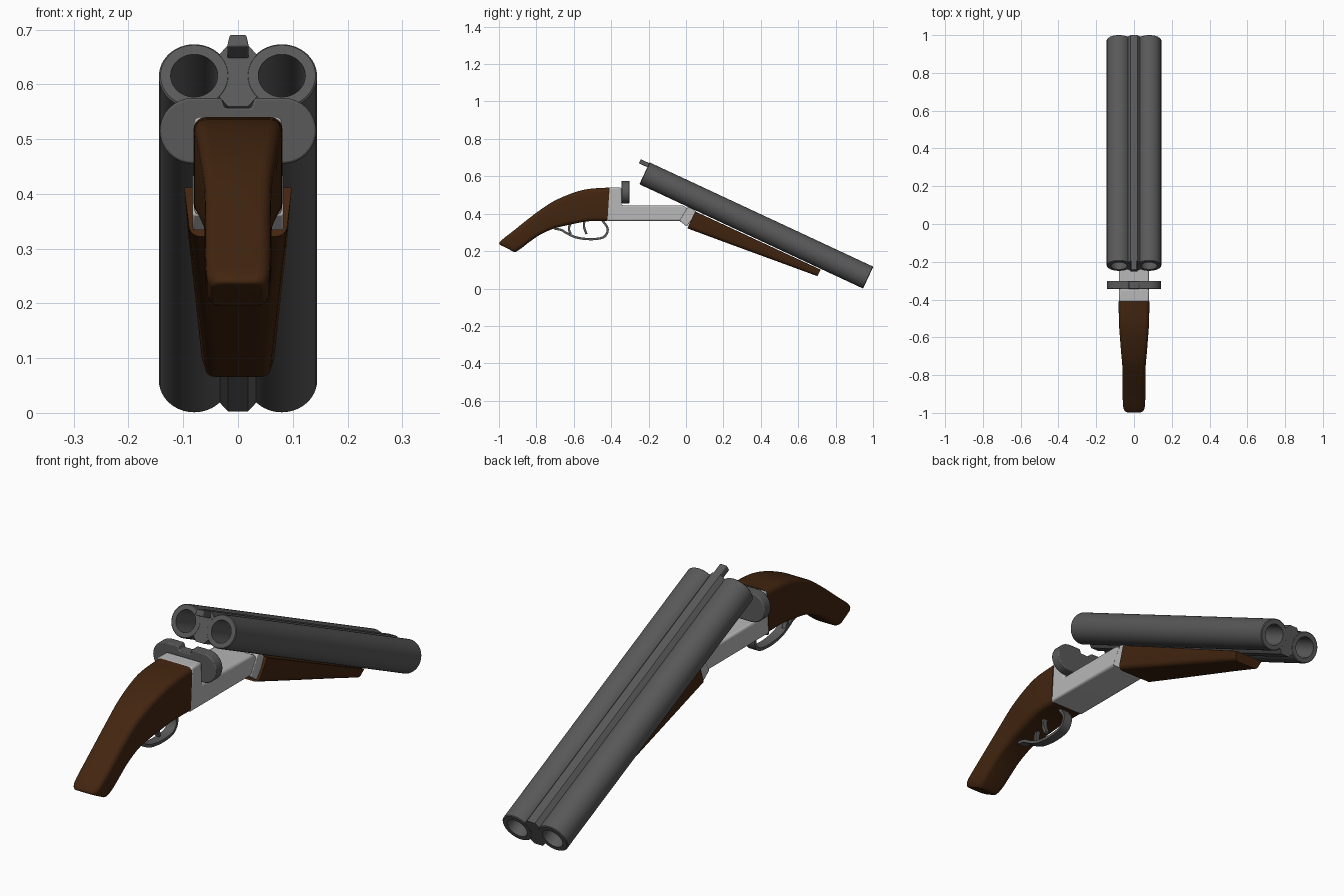
import bpy, bmesh, math
from mathutils import Matrix, Vector

if "Cube" in bpy.data.objects:
    bpy.data.objects.remove(bpy.data.objects["Cube"])


def material(name, rgb):
    m = bpy.data.materials.new(name)
    m.diffuse_color = (*rgb, 1)
    m.use_nodes = True
    m.node_tree.nodes["Principled BSDF"].inputs["Base Color"].default_value = m.diffuse_color
    return m


STEEL = material("dark steel", (0.1, 0.1, 0.1))
SILVER = material("pale steel", (0.48, 0.48, 0.48))
WOOD = material("dark walnut", (0.055, 0.0185, 0.005))

# Frame of the opened barrels: local y runs along the bore, local z is up
BARREL = Matrix.Translation((0, -0.222, 0.616)) @ Matrix.Rotation(math.radians(-25), 4, 'X')
LENGTH = 1.3197


def finish(name, bm, mat, matrix=None, bevel=0, angle=35):
    bmesh.ops.recalc_face_normals(bm, faces=bm.faces)
    if matrix:
        bm.transform(matrix)
    me = bpy.data.meshes.new(name)
    bm.to_mesh(me)
    bm.free()
    ob = bpy.data.objects.new(name, me)
    bpy.context.collection.objects.link(ob)
    me.materials.append(mat)
    if bevel:
        b = ob.modifiers.new("bevel", 'BEVEL')
        b.width, b.segments, b.limit_method = bevel, 2, 'ANGLE'
        b.angle_limit = math.radians(35)
    bpy.ops.object.select_all(action='DESELECT')
    ob.select_set(True)
    bpy.context.view_layer.objects.active = ob
    bpy.ops.object.shade_smooth_by_angle(angle=math.radians(angle))
    return ob


def skin(bm, rings, caps=True, loop=False):
    vs = [[bm.verts.new(p) for p in r] for r in rings]
    n = len(vs[0])
    pairs = list(zip(vs, vs[1:])) + ([(vs[-1], vs[0])] if loop else [])
    for a, b in pairs:
        for i in range(n):
            j = (i + 1) % n
            bm.faces.new((a[i], a[j], b[j], b[i]))
    if caps:
        bm.faces.new(vs[0])
        bm.faces.new(vs[-1])


def prism(name, pts, lo, hi, mat, axis='x', **kw):
    """Extrude an outline along x (points are y,z) or along y (points are x,z)."""
    bm = bmesh.new()
    put = (lambda p, d: (d, p[0], p[1])) if axis == 'x' else (lambda p, d: (p[0], d, p[1]))
    skin(bm, [[put(p, d) for p in pts] for d in (lo, hi)])
    return finish(name, bm, mat, **kw)


def arc(cx, cz, r, a0, a1, n=16):
    return [(cx + r * math.cos(math.radians(a0 + (a1 - a0) * i / n)),
             cz + r * math.sin(math.radians(a0 + (a1 - a0) * i / n))) for i in range(n + 1)]


def smooth(rows, n=4):
    """Catmull-Rom interpolation of rows of numbers."""
    v = [Vector(r) for r in rows]
    v = [2 * v[0] - v[1]] + v + [2 * v[-1] - v[-2]]
    out = []
    for a, b, c, d in zip(v, v[1:], v[2:], v[3:]):
        for i in range(n):
            t = i / n
            out.append(0.5 * (2 * b + (c - a) * t + (2 * a - 5 * b + 4 * c - d) * t * t
                              + (3 * b - a - 3 * c + d) * t ** 3))
    return out + [v[-2]]


def ribbon(name, path, thick, lo, hi):
    p = smooth(path)
    left, right = [], []
    for i, q in enumerate(p):
        t = (p[min(i + 1, len(p) - 1)] - p[max(i - 1, 0)]).normalized()
        nrm = Vector((-t.y, t.x)) * thick / 2
        left.append(q + nrm)
        right.append(q - nrm)
    return prism(name, left + right[::-1], lo, hi, STEEL)


def block_loft(name, rows, rad_top, rad_bot, mat, n=4, **kw):
    """Rows: top y,z, bottom y,z, top half width, bottom half width."""
    rings = []
    for ty, tz, by, bz, wt, wb in smooth(rows, n):
        top, bot = Vector((0, ty, tz)), Vector((0, by, bz))
        h = (top - bot).length
        up = (top - bot) / h
        rt, rb = min(rad_top, h * .45, wt * .6), min(rad_bot, h * .45, wb * .6)
        ring = (arc(wt - rt, h - rt, rt, 0, 90, 5) + arc(-wt + rt, h - rt, rt, 90, 180, 5)
                + arc(-wb + rb, rb, rb, 180, 270, 5) + arc(wb - rb, rb, rb, 270, 360, 5))
        rings.append([bot + up * z + Vector((x, 0, 0)) for x, z in ring])
    bm = bmesh.new()
    skin(bm, rings)
    return finish(name, bm, mat, **kw)


# Barrels: hollow tubes with slightly softened rims
for side, cx in (("left", -0.08), ("right", 0.08)):
    R, r, e = 0.0645, 0.043, 0.003
    prof = [(r, 0), (R - e, 0), (R, e), (R, LENGTH - e), (R - e, LENGTH), (r, LENGTH)]
    bm = bmesh.new()
    skin(bm, [[(cx + x, u, z) for x, z in arc(0, 0, rad, 0, 352.5, 47)] for rad, u in prof],
         caps=False, loop=True)
    finish(side + "_barrel", bm, STEEL, matrix=BARREL)

# Rib that joins the barrels above and below
prism("barrel_rib", [(.018, .062), (.034, .043), (.034, -.043), (.018, -.062),
                     (-.018, -.062), (-.034, -.043), (-.034, .043), (-.018, .062)],
      0.0005, LENGTH - 0.0005, STEEL, axis='y', matrix=BARREL)
# Locking lug behind the rib
prism("locking_lug", [(.020, .036), (.015, .06), (-.015, .06), (-.020, .036)],
      -0.05, 0.03, STEEL, axis='y', matrix=BARREL, bevel=0.003)

# Receiver with rounded hinge end
prism("receiver", [(-.425, .362)] + arc(-.03, .4035, .0415, -90, 90)
      + [(-.345, .445), (-.345, .54), (-.412, .54)], -.08, .08, SILVER, bevel=0.008)
# Hinge iron between receiver and fore-end
prism("hinge_iron", [(-.035, .362), (.004, .332), (.06, .405), (.045, .42), (.01, .437)],
      -.083, .083, SILVER, bevel=0.004)

# Standing breech plate with a notch for the lug
half = arc(.083, .515, .06, -90, 90) + [(.03, .575), (.024, .557)]
prism("breech_plate", half + [(-x, z) for x, z in reversed(half)],
      -.345, -.302, STEEL, axis='y', bevel=0.004)

# Stock: curved grip
block_loft("stock", [
    (-.409, .540, -.420, .360, .081, .081),
    (-.516, .533, -.516, .360, .080, .080),
    (-.596, .514, -.580, .350, .075, .075),
    (-.687, .477, -.655, .334, .068, .067),
    (-.757, .436, -.714, .318, .062, .062),
    (-.837, .377, -.783, .286, .060, .061),
    (-.917, .313, -.837, .249, .060, .061),
    (-.982, .262, -.885, .212, .058, .058),
    (-.999, .240, -.914, .195, .050, .050),
    (-.988, .230, -.928, .202, .038, .038)], .022, .022, WOOD, angle=50)

# Fore-end under the barrels
block_loft("fore_end", [
    (.049, .412, .007, .322, .098, .090),
    (.250, .319, .212, .246, .090, .081),
    (.480, .212, .455, .157, .078, .071),
    (.720, .101, .703, .066, .066, .060)], .003, .022, WOOD, n=3)

# Trigger guard and two triggers
ribbon("trigger_guard", [(-.703, .320), (-.666, .313), (-.636, .295), (-.586, .273),
                         (-.516, .264), (-.452, .270), (-.425, .291), (-.420, .324),
                         (-.446, .363)], .012, -.02, .02)
ribbon("rear_trigger", [(-.610, .360), (-.626, .323), (-.617, .291)], .012, -.022, -.004)
ribbon("front_trigger", [(-.543, .368), (-.545, .329), (-.532, .291)], .012, .004, .022)
